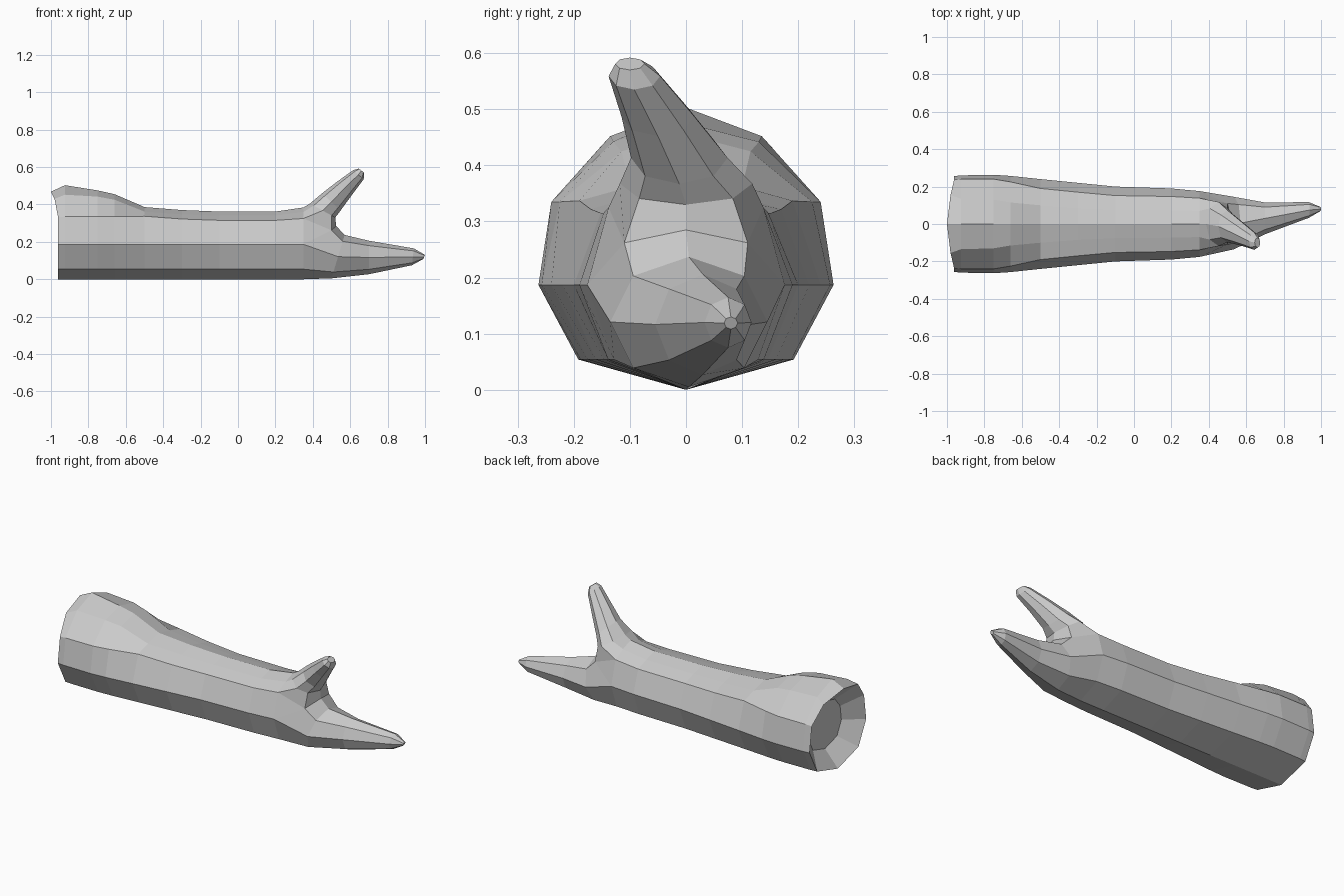
import bpy, bmesh, math

if "Cube" in bpy.data.objects:
    bpy.data.objects.remove(bpy.data.objects["Cube"])

bm = bmesh.new()


def add_ring(points):
    return [bm.verts.new(p) for p in points]


def bridge(a, b):
    n = len(a)
    for i in range(n):
        j = (i + 1) % n
        bm.faces.new((a[i], a[j], b[j], b[i]))


def trunk_ring(x, side, upper, mid, top, dx=0.0):
    """Ten-point section, mirrored in y, starting at the bottom; dx leans the top outward."""
    half = [(x, side * 0.73, 0.054), (x, side, 0.187), (x, *upper), (x + dx * 0.5, *mid)]
    return add_ring([(x, 0, 0.0)] + half + [(x + dx, 0, top)]
                    + [(px, -py, pz) for px, py, pz in reversed(half)])


def branch_ring(n, top, bottom, yc, hw):
    """Oval section spanning two (x, z) silhouette points, starting at the top."""
    pts = []
    for i in range(n):
        a = 2 * math.pi * i / n
        t = (1 + math.cos(a)) / 2
        pts.append((bottom[0] + (top[0] - bottom[0]) * t,
                    yc + hw * math.sin(a),
                    bottom[1] + (top[1] - bottom[1]) * t))
    return add_ring(pts)


def branch(start, sections):
    prev = start
    for s in sections:
        ring = branch_ring(len(start), *s)
        bridge(prev, ring)
        prev = ring
    bm.faces.new(prev)


# Trunk with the swollen knot on its left end
sections = [
    (-0.962, 0.256, (0.236, 0.332), (0.155, 0.43), 0.468, -0.038),
    (-0.925, 0.26, (0.24, 0.335), (0.135, 0.452), 0.503),
    (-0.75, 0.263, (0.24, 0.335), (0.13, 0.442), 0.475),
    (-0.66, 0.257, (0.225, 0.335), (0.115, 0.425), 0.455),
    (-0.5, 0.24, (0.19, 0.337), (0.1, 0.362), 0.386),
    (-0.3, 0.22, (0.17, 0.322), (0.085, 0.347), 0.37),
    (-0.1, 0.2, (0.152, 0.315), (0.076, 0.34), 0.362),
    (0.2, 0.19, (0.147, 0.315), (0.073, 0.34), 0.362),
    (0.35, 0.176, (0.138, 0.325), (0.07, 0.36), 0.384),
]
rings = [trunk_ring(*s) for s in sections]
for a, b in zip(rings, rings[1:]):
    bridge(a, b)

# Hollow left end
inner = add_ring([(-0.88, v.co.y * 0.58, 0.22 + (v.co.z - 0.22) * 0.58) for v in rings[0]])
bridge(rings[0], inner)
bm.faces.new(inner)

# Crotch between the two branches
e = rings[-1]
cl, cm, cr = add_ring([(0.5, 0.11, 0.262), (0.525, 0, 0.285), (0.5, -0.11, 0.262)])
bm.faces.new((e[2], e[3], cl))
bm.faces.new((e[7], e[8], cr))

# Upper branch
branch([e[5], e[4], e[3], cl, cm, cr, e[7], e[6]], [
    ((0.385, 0.405), (0.52, 0.33), 0.0, 0.118),
    ((0.45, 0.46), (0.548, 0.367), -0.012, 0.086),
    ((0.53, 0.522), (0.61, 0.452), -0.05, 0.065),
    ((0.615, 0.583), (0.672, 0.535), -0.092, 0.046),
    ((0.645, 0.592), (0.675, 0.57), -0.1, 0.026),
])

# Lower branch
branch([cm, cl, e[2], e[1], e[0], e[9], e[8], cr], [
    ((0.57, 0.237), (0.5, 0.005), 0.005, 0.14),
    ((0.7, 0.206), (0.7, 0.027), 0.03, 0.085),
    ((0.94, 0.165), (0.93, 0.075), 0.075, 0.042),
    ((1.0, 0.13), (0.99, 0.108), 0.08, 0.012),
])

bmesh.ops.recalc_face_normals(bm, faces=bm.faces)
mesh = bpy.data.meshes.new("forked_log")
bm.to_mesh(mesh)
bm.free()
log = bpy.data.objects.new("forked_log", mesh)
bpy.context.collection.objects.link(log)
